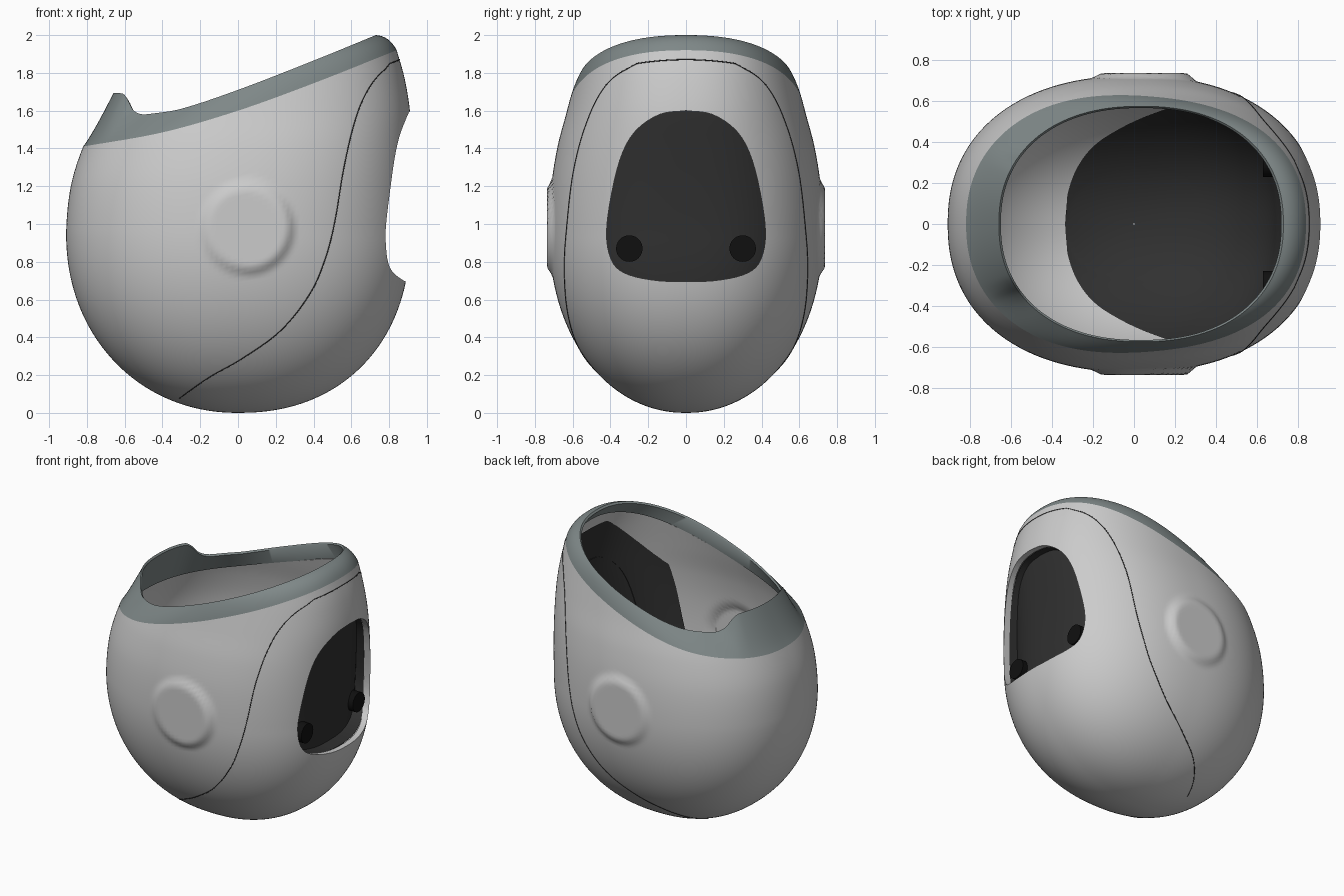
import bpy, bmesh, math

if "Cube" in bpy.data.objects:
    bpy.data.objects.remove(bpy.data.objects["Cube"])

N = 2.25     # superellipse exponent of the horizontal sections
SEG, ROWS = 256, 96
TAU = 2 * math.pi


def interp(tab, x, col=1):
    """Smooth (Hermite) lookup in a small table."""
    n = len(tab)
    if x <= tab[0][0]:
        return tab[0][col]
    if x >= tab[-1][0]:
        return tab[-1][col]

    def slope(i):
        a, b = tab[max(i - 1, 0)], tab[min(i + 1, n - 1)]
        return (b[col] - a[col]) / (b[0] - a[0])
    i = max(k for k in range(n - 1) if tab[k][0] <= x)
    h = tab[i + 1][0] - tab[i][0]
    t = (x - tab[i][0]) / h
    return ((2*t**3 - 3*t**2 + 1) * tab[i][col] + (t**3 - 2*t**2 + t) * h * slope(i)
            + (3*t**2 - 2*t**3) * tab[i + 1][col] + (t**3 - t**2) * h * slope(i + 1))


# Upper shell: z, x min, x max, half depth (below z = .95 it is a round bowl)
BODY = [(.75, -.897, .905, .712), (.95, -.91, .912, .724), (1.2, -.885, .917, .713),
        (1.41, -.82, .917, .68), (1.6, -.73, .91, .63), (1.78, -.62, .88, .585),
        (1.92, -.5, .84, .55)]
RIM_LOW = [(-.85, 1.405), (-.82, 1.41), (-.4, 1.485), (0, 1.6), (.4, 1.745), (.84, 1.92)]
RIM_TOP = [(-.7, 1.69), (-.61, 1.69), (-.585, 1.66), (-.56, 1.61), (-.52, 1.583),
           (-.45, 1.585), (-.3, 1.61), (0, 1.71), (.4, 1.865), (.73, 2.0)]
SEAM = [(.06, -.335), (.19, -.15), (.28, .01), (.43, .22), (.63, .38), (.81, .46),
        (1.0, .51), (1.32, .565), (1.58, .63), (1.73, .70), (1.82, .78), (1.87, .865)]
HOLE = [(0, 1.6), (.14, 1.58), (.27, 1.49), (.35, 1.34), (.405, 1.1), (.42, .92),
        (.385, .79), (.3, .73), (.15, .70), (0, .695)]


def ring(z):
    """Centre x, half width and half depth of the shell at height z."""
    if z < .95:
        d = 1 - max(z, 0) / .95
        lo, hi, w = (s * (1 - d ** p) ** (1 / p)
                     for s, p in ((-.91, 2.08), (.912, 2.2), (.724, 2.08)))
    else:
        lo, hi, w = (interp(BODY, z, c) for c in (1, 2, 3))
    return (lo + hi) / 2, (hi - lo) / 2, w


def liner_ring(z):
    cx, a, w = ring(z - .045 * max(0, 1 - z))
    lo = (cx - a) * .95
    hi = (cx + a) * .95 - .11 * min(1, 2 * z) * math.sin(math.pi * min(z / 1.9, 1))
    return (lo + hi) / 2, (hi - lo) / 2, w * .94


def power(v, e):
    return math.copysign(abs(v) ** e, v)


def pt(r, t, n=N):
    return r[0] + r[1] * power(math.cos(t), 2 / n), r[2] * power(math.sin(t), 2 / n)


def x_at(r, y, n=N):
    return r[0] + r[1] * max(0, 1 - abs(y / r[2]) ** n) ** (1 / n)


def material(name, c):
    m = bpy.data.materials.new(name)
    m.diffuse_color = (*c, 1)
    m.use_nodes = True
    m.node_tree.nodes["Principled BSDF"].inputs["Base Color"].default_value = m.diffuse_color
    return m


RIM_M = material("rim_grey", (.21, .245, .245))
DARK = material("dark_liner", (.03, .03, .03))
BLACK = material("black", (.005, .005, .005))


def make(name, verts, faces, mat=None):
    me = bpy.data.meshes.new(name)
    me.from_pydata(verts, [], faces)
    bm = bmesh.new()
    bm.from_mesh(me)
    bmesh.ops.recalc_face_normals(bm, faces=bm.faces)
    bm.to_mesh(me)
    bm.free()
    ob = bpy.data.objects.new(name, me)
    bpy.context.collection.objects.link(ob)
    if mat:
        me.materials.append(mat)
    return ob


def grid(name, rows, mat=None, closed=True, loop=False, caps=False):
    """Skin a list of equally long rows of points."""
    m, n = len(rows), len(rows[0])
    faces = [(i*n + j, i*n + (j+1) % n, (i+1) % m*n + (j+1) % n, (i+1) % m*n + j)
             for i in range(m if loop else m - 1) for j in range(n if closed else n - 1)]
    if caps:
        faces += [tuple(range(n)), tuple(range((m - 1) * n, m * n))]
    return make(name, [p for r in rows for p in r], faces, mat)


def smooth(ob, angle=35):
    bpy.ops.object.select_all(action='DESELECT')
    ob.select_set(True)
    bpy.context.view_layer.objects.active = ob
    if ob.modifiers:
        bpy.ops.object.convert(target='MESH')
    bpy.ops.object.shade_smooth_by_angle(angle=math.radians(angle))


def flank_disc(x, y, z):
    """Raise a soft round disc out of each flank."""
    r = math.hypot(x - .05, z - .98)
    if r > .26 or abs(y) < .4:
        return x, y, z
    t = min(1, max(0, (.26 - r) / .06))
    t = t * t * (3 - 2 * t)
    return x, y + (math.copysign(.737, y) - y) * t, z


# Slanted top edge of the shell, one point per angle
thetas = [TAU * j / SEG for j in range(SEG)]
edge = []
for t in thetas:
    z = 1.6
    for _ in range(25):
        z = interp(RIM_LOW, pt(ring(z), t)[0])
    edge.append((*pt(ring(z), t), z))

# Egg-shaped shell with round discs on both flanks
verts, faces = [(0, 0, 0)], []
for i in range(1, ROWS + 1):
    f = i / ROWS
    for t, e in zip(thetas, edge):
        z = e[2] * (.45 * f + .55 * f * f) * f ** .4
        verts.append(flank_disc(*pt(ring(z), t), z))
for j in range(SEG):
    k = (j + 1) % SEG
    faces.append((0, 1 + k, 1 + j))
    for i in range(ROWS - 1):
        a, b = 1 + i * SEG, 1 + (i + 1) * SEG
        faces.append((a + j, a + k, b + k, b + j))
shell = make("shell", verts, faces)
sol = shell.modifiers.new("thickness", 'SOLIDIFY')
sol.thickness, sol.offset = .04, -1

# Rounded opening on the right side
params = [(i, *p) for i, p in enumerate(HOLE)]
half = [(interp(params, i / 4, 1), interp(params, i / 4, 2)) for i in range(37)]
outline = half + [(-y, z) for y, z in reversed(half[1:-1])]
cutter = grid("opening_cutter", [[(x, y, z) for y, z in outline] for x in (.35, 1.3)], caps=True)
cutter.hide_render = True
cut = shell.modifiers.new("opening", 'BOOLEAN')
cut.operation, cut.object, cut.solver = 'DIFFERENCE', cutter, 'EXACT'
smooth(shell)
bpy.data.objects.remove(cutter)

# Collar around the top with the raised tab at the back
rows = []
for t, (px, py, pz) in zip(thetas, edge):
    cx, cy = pt((.035, .695, .575), t)
    cz = interp(RIM_TOP, cx)
    q = .6 + .35 * px / .85
    mx, my, mz = px + (cx - px) * .35, py + (cy - py) * .35, pz + (cz - pz) * q
    row = []
    for i in range(9):
        s = i / 8
        a, b, c = (1 - s) ** 2, 2 * s * (1 - s), s * s
        row.append((a*px + b*mx + c*cx, a*py + b*my + c*cy, a*pz + b*mz + c*cz))
    row.append((cx * .985, cy * .985, cz - .012))
    row.append((px * .93, py * .93, pz - .01))
    rows.append(row)
smooth(grid("collar", rows, RIM_M, loop=True), 50)

# Dark liner inside the front half, bounded by the seam; it also backs the opening
rows = []
for i in range(71):
    z = .04307 + 1.78 * (i / 70) ** 1.8
    r = liner_ring(z)
    n = N + .4 * min(1, z)
    u = max(-1, min(1, (interp(SEAM, z) - .07 - r[0]) / r[1]))
    t0 = math.acos(power(u, n / 2))
    rows.append([(*pt(r, t0 * (j / 48 - 1), n), z) for j in range(97)])
smooth(grid("front_liner", rows, DARK, closed=False), 60)

# Dark wall joining the opening to the liner
outer = [(x_at(ring(z), y) - .05, y * 1.01, 1.15 + (z - 1.15) * 1.01) for y, z in outline]
inner = [(min(x_at(liner_ring(z), y, N + .4 * min(1, z)), o[0]) - .005, y, z)
         for (y, z), o in zip(outline, outer)]
smooth(grid("opening_wall", [outer, inner], DARK))

# Two round sensors low in the opening
for side, s in (("left", -1), ("right", 1)):
    bpy.ops.mesh.primitive_cylinder_add(vertices=40, radius=.07, depth=.145,
                                        location=(.702, .3 * s, .87), rotation=(0, math.pi / 2, 0))
    ob = bpy.context.object
    ob.name = "sensor_" + side
    ob.data.materials.append(BLACK)
    smooth(ob)

# Thin seam line around the shell
path = []
for i in range(81):
    z = .055 + 1.81 * i / 80
    r = ring(z)
    u = (interp(SEAM, z) - r[0]) / r[1]
    if abs(u) < 1:
        y = r[2] * (1 - abs(u) ** N) ** (1 / N)
        if z < 1 or y > .27:
            path.append((interp(SEAM, z), y, z))
for i in range(14):
    y = .26 - .02 * i
    z = 1.87 - .3 * y * y
    path.append((x_at(ring(z), y), y, z))
path += [(x, -y, z) for x, y, z in reversed(path)]
cu = bpy.data.curves.new("seam", 'CURVE')
cu.dimensions, cu.bevel_depth, cu.bevel_resolution = '3D', .003, 1
sp = cu.splines.new('POLY')
sp.points.add(len(path) - 1)
for p, co in zip(sp.points, path):
    p.co = (*co, 1)
sp.use_cyclic_u = True
cu.materials.append(DARK)
bpy.context.collection.objects.link(bpy.data.objects.new("seam", cu))
